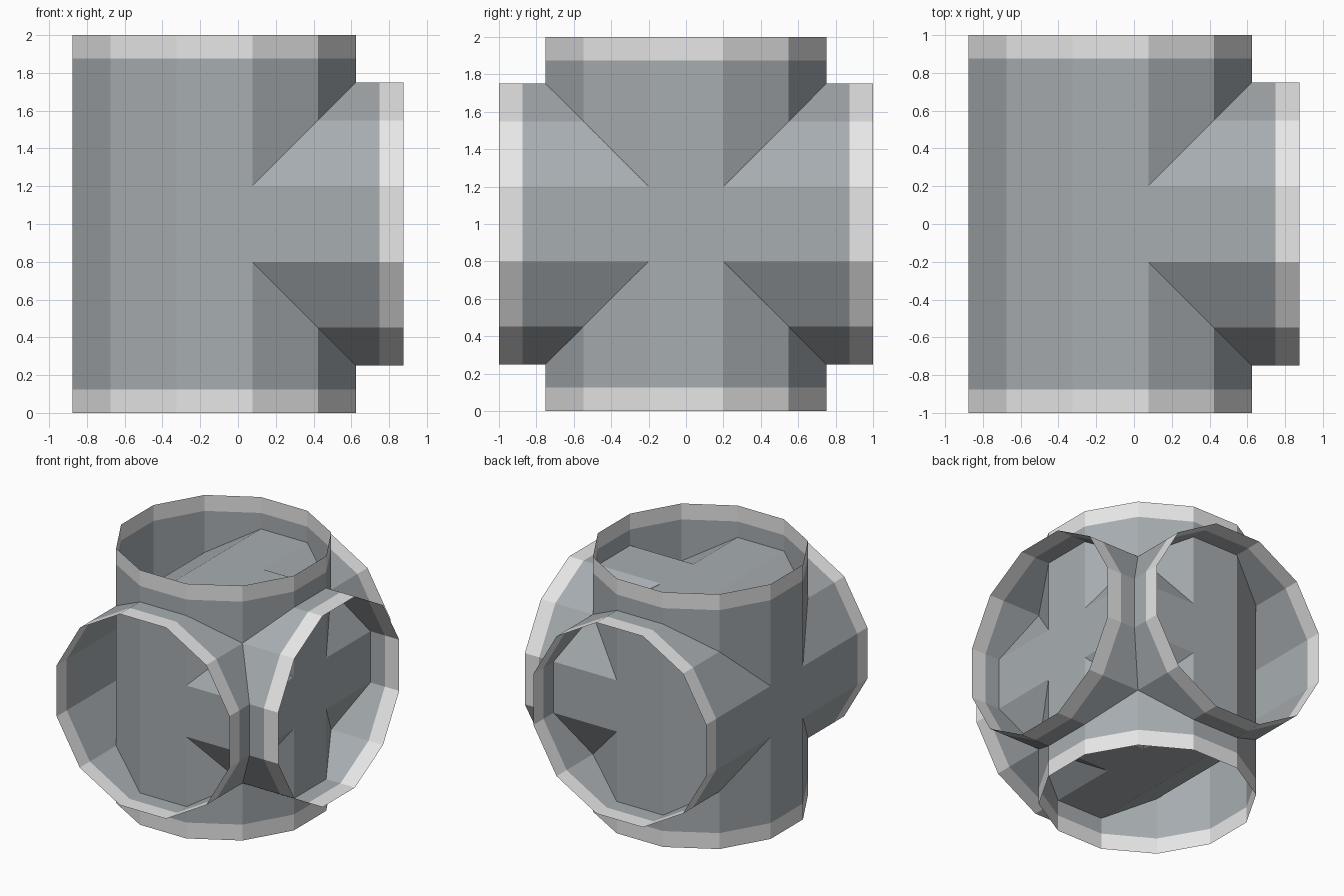
import bpy, bmesh, math
from mathutils import Matrix, Vector

if "Cube" in bpy.data.objects:
    bpy.data.objects.remove(bpy.data.objects["Cube"])

SIDES = 12
RADIUS = 0.75 / math.cos(math.pi / SIDES)   # flat sides sit 0.75 from the axis
BAND = 0.875                                # end bands start here
CENTRE = Vector((-0.125, 0, 1))


def material(name, rgb):
    m = bpy.data.materials.new(name)
    m.diffuse_color = (*rgb, 1)
    m.use_nodes = True
    m.node_tree.nodes["Principled BSDF"].inputs["Base Color"].default_value = m.diffuse_color
    return m


body = material("pipe grey", (0.39, 0.42, 0.44))
rim = material("rim light grey", (0.8, 0.8, 0.8))


def tube(name, stations, rotation):
    """Open, thin-walled tube along local z with rings at the given stations."""
    bm = bmesh.new()
    rings = []
    for z in stations:
        ring = []
        for i in range(SIDES):
            a = 2 * math.pi * (i + 0.5) / SIDES
            ring.append(bm.verts.new((RADIUS * math.cos(a), RADIUS * math.sin(a), z)))
        rings.append(ring)
    for low, high in zip(rings, rings[1:]):
        for i in range(SIDES):
            j = (i + 1) % SIDES
            f = bm.faces.new((low[i], low[j], high[j], high[i]))
            # end bands get the lighter colour
            f.material_index = int(abs(f.calc_center_median().z) > BAND)
    bm.transform(Matrix.Translation(CENTRE) @ rotation)
    mesh = bpy.data.meshes.new(name)
    bm.to_mesh(mesh)
    bm.free()
    mesh.materials.append(body)
    mesh.materials.append(rim)
    obj = bpy.data.objects.new(name, mesh)
    bpy.context.collection.objects.link(obj)


# Two through pipes and one side branch, overlapping without cutting each other
through = (-1, -BAND, BAND, 1)
tube("vertical_pipe", through, Matrix.Identity(4))
tube("front_back_pipe", through, Matrix.Rotation(math.pi / 2, 4, 'X'))
tube("side_branch_pipe", (0, BAND, 1), Matrix.Rotation(math.pi / 2, 4, 'Y'))
